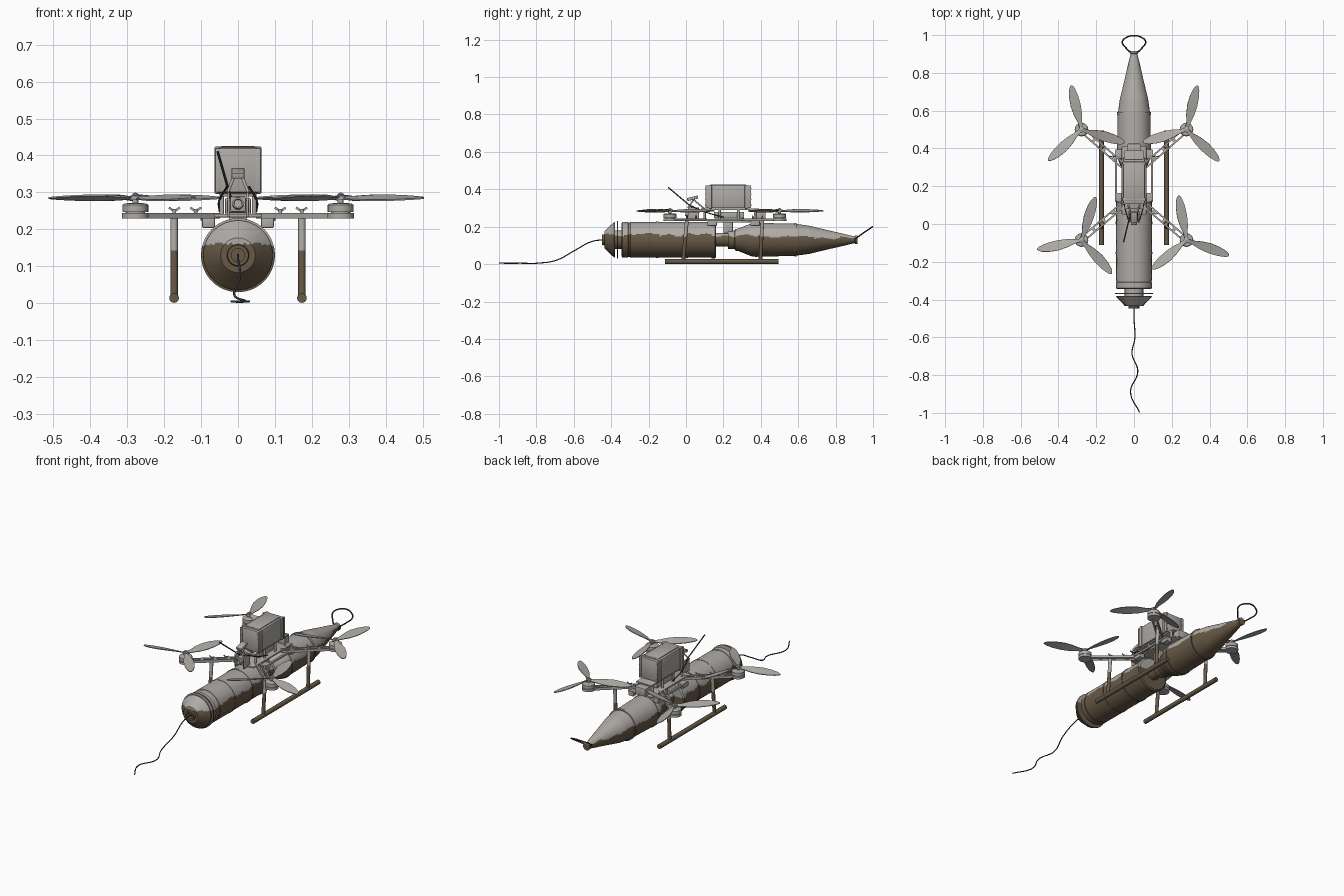
import bpy, bmesh, math
from mathutils import Vector, Matrix

cube = bpy.data.objects.get("Cube")
if cube:
    bpy.data.objects.remove(cube, do_unlink=True)


def material(name, rgb):
    m = bpy.data.materials.new(name)
    m.use_nodes = True
    m.diffuse_color = (*rgb, 1)
    m.node_tree.nodes["Principled BSDF"].inputs["Base Color"].default_value = (*rgb, 1)
    return m


GREY = material("light grey", (0.43, 0.41, 0.385))
BROWN = material("earth brown", (0.135, 0.098, 0.061))
DARK = material("dark cable", (0.05, 0.05, 0.055))


def waterline(y):
    # wavy border between the brown belly and the grey back
    wave = math.copysign(0.004, math.sin(23 * y)) + 0.004 * math.sin(61 * y + 1)
    return 0.158 - 0.022 * max(0, y) + wave


def finish(name, bm, mats, rule=None):
    bmesh.ops.remove_doubles(bm, verts=bm.verts, dist=1e-5)
    bmesh.ops.recalc_face_normals(bm, faces=bm.faces)
    for f in bm.faces:
        f.smooth = True
        if rule:
            f.material_index = int(rule(f.calc_center_median()))
    for e in bm.edges:
        e.smooth = len(e.link_faces) == 2 and e.calc_face_angle(0) < 0.5
    mesh = bpy.data.meshes.new(name)
    bm.to_mesh(mesh)
    bm.free()
    for m in mats:
        mesh.materials.append(m)
    ob = bpy.data.objects.new(name, mesh)
    bpy.context.collection.objects.link(ob)
    return ob


def lathe(name, prof, start, axis, mats=(GREY,), n=24, step=9, rule=None):
    """Turn (distance, radius) points around an axis."""
    rot = Vector(axis).to_track_quat("Z", "Y")
    pts = [prof[0]]
    for (a, r), (b, s) in zip(prof, prof[1:]):
        k = max(1, math.ceil(math.hypot(b - a, s - r) / step))
        pts += [(a + (b - a) * i / k, r + (s - r) * i / k) for i in range(1, k + 1)]
    bm = bmesh.new()
    rings = []
    for t, r in pts:
        angles = [math.tau * j / n for j in range(n)]
        rings.append([bm.verts.new(Vector(start) + rot @ Vector((r * math.cos(a), r * math.sin(a), t)))
                      for a in angles])
    for A, B in zip(rings, rings[1:]):
        for j in range(n):
            bm.faces.new((A[j], A[(j + 1) % n], B[(j + 1) % n], B[j]))
    return finish(name, bm, mats, rule)


def rod(name, p, q, r, mats=(GREY,), n=12, **kw):
    d = Vector(q) - Vector(p)
    return lathe(name, [(0, 0), (0, r), (d.length, r), (d.length, 0)], p, d, mats, n, **kw)


def box(name, centre, size, bevel=0.0, rot=None, mat=GREY):
    bm = bmesh.new()
    bmesh.ops.create_cube(bm, size=1)
    bmesh.ops.scale(bm, vec=size, verts=bm.verts)
    if bevel:
        bmesh.ops.bevel(bm, geom=bm.edges[:], offset=bevel, segments=2, affect="EDGES", profile=0.5)
    m = Matrix.Translation(centre) @ (rot.to_4x4() if rot else Matrix())
    bmesh.ops.transform(bm, matrix=m, verts=bm.verts)
    return finish(name, bm, [mat])


def cable(name, pts, r, mat=DARK):
    cu = bpy.data.curves.new(name, "CURVE")
    cu.dimensions, cu.bevel_depth, cu.bevel_resolution = "3D", r, 2
    sp = cu.splines.new("BEZIER")
    sp.bezier_points.add(len(pts) - 1)
    for b, p in zip(sp.bezier_points, pts):
        b.co = p
        b.handle_left_type = b.handle_right_type = "AUTO"
    cu.materials.append(mat)
    ob = bpy.data.objects.new(name, cu)
    bpy.context.collection.objects.link(ob)


# Long body: nose, front canister, waist and tapering tail
def belly(c):
    return c.z < waterline(c.y)


def hull(name, prof):
    lathe(name, prof, (0, 0, 0.13), (0, 1, 0), (GREY, BROWN), 96, 0.01, belly)


hull("nose_cone", [(-0.42, 0), (-0.42, 0.018), (-0.448, 0.018), (-0.448, 0.028), (-0.435, 0.03),
                   (-0.435, 0.047), (-0.43, 0.052), (-0.385, 0.094), (-0.38, 0.094), (-0.38, 0.05), (-0.34, 0.05)])
hull("nose_flange", [(-0.37, 0.04), (-0.37, 0.1), (-0.364, 0.1), (-0.364, 0.04)])
hull("front_canister", [(-0.345, 0), (-0.345, 0.088), (-0.34, 0.095), (-0.31, 0.095), (-0.308, 0.092),
                        (-0.3, 0.092), (-0.298, 0.095), (0.135, 0.095), (0.137, 0.099), (0.155, 0.099),
                        (0.16, 0.092), (0.16, 0.035)])
hull("waist_tube", [(0.15, 0.036), (0.24, 0.036)])
hull("tail_cone", [(0.225, 0), (0.225, 0.05), (0.26, 0.05), (0.262, 0.058), (0.28, 0.06), (0.35, 0.088),
                   (0.36, 0.09), (0.4, 0.09), (0.58, 0.086), (0.66, 0.075), (0.76, 0.051), (0.86, 0.028),
                   (0.9, 0.018), (0.905, 0.022), (0.917, 0.022), (0.917, 0)])
for y, r in ((-0.16, 0.097), (0.0, 0.098), (0.37, 0.093), (0.58, 0.09)):
    hull("body_band", [(y, r - 0.01), (y, r), (y + 0.012, r), (y + 0.012, r - 0.01)])

# Trailing cable and tail loop
cable("trailing_cable", [(0, -0.42, 0.13), (0, -0.5, 0.122), (0.005, -0.6, 0.07), (-0.01, -0.69, 0.022),
                         (0.02, -0.78, 0.006), (-0.018, -0.89, 0.005), (0.03, -0.998, 0.005)], 0.003)
cable("tail_loop", [(-0.015, 0.905, 0.135), (-0.045, 0.935, 0.157), (-0.062, 0.965, 0.178), (-0.035, 0.99, 0.195),
                    (0, 0.997, 0.2), (0.035, 0.99, 0.195), (0.062, 0.965, 0.178), (0.045, 0.935, 0.157),
                    (0.015, 0.905, 0.135)], 0.004)


# Propeller blade outline: radius, leading edge, trailing edge
BLADE = [(0.012, 0.009, -0.009), (0.04, 0.011, -0.013), (0.08, 0.022, -0.022), (0.13, 0.029, -0.026),
         (0.18, 0.026, -0.023), (0.215, 0.018, -0.016), (0.232, 0.01, -0.01), (0.24, 0.002, -0.003)]


def propeller(c, first):
    bm = bmesh.new()
    for k in range(3):
        rot = Matrix.Rotation(math.radians(first + 120 * k), 3, "Z")
        rows = []
        for r, a, b in BLADE:
            pitch = 0.38 - 0.9 * r
            rows.append([bm.verts.new(Vector(c) + rot @ Vector((r, w * math.cos(pitch), w * math.sin(pitch))))
                         for w in (a, 0, b)])
        for A, B in zip(rows, rows[1:]):
            for i in range(2):
                bm.faces.new((A[i], A[i + 1], B[i + 1], B[i]))
    ob = finish("propeller", bm, [GREY])
    mod = ob.modifiers.new("thickness", "SOLIDIFY")
    mod.thickness, mod.offset = 0.004, 0


# Arms, motors, propellers and landing struts
for sx, first_front, first_rear in ((-1, 72, 103), (1, 100, 76)):
    for my, ry, first in ((-0.085, 0.1, first_front), (0.5, 0.31, first_rear)):
        hub, root = Vector((sx * 0.278, my, 0.237)), Vector((sx * 0.06, ry, 0.237))
        d = (hub - root).normalized()
        side = Vector((-d.y, d.x, 0)) * 0.012
        turn = Matrix.Rotation(math.atan2(d.y, d.x), 3, "Z")
        for s in (-1, 1):
            box("arm_rail", (root + hub) / 2 + side * s, ((hub - root).length, 0.009, 0.015), 0, turn)
        for t in (0.2, 0.45, 0.7):
            box("arm_brace", root.lerp(hub, t), (0.016, 0.03, 0.012), 0, turn)
        lathe("motor", [(0, 0), (0, 0.036), (0.014, 0.036), (0.014, 0.026), (0.017, 0.026), (0.017, 0.035),
                        (0.036, 0.035), (0.04, 0.03), (0.042, 0.008), (0.066, 0.008), (0.07, 0)],
              (hub.x, hub.y, 0.23), (0, 0, 1))
        lathe("propeller_hub", [(0, 0), (0, 0.015), (0.012, 0.015), (0.014, 0.007), (0.019, 0.004), (0.019, 0)],
              (hub.x, hub.y, 0.279), (0, 0, 1))
        propeller((hub.x, hub.y, 0.285), first)
        # strut with wing nuts where it meets the arm
        foot = root.lerp(hub, 0.515)
        lean = -0.02 if my < 0 else -0.01
        rod("landing_strut", (sx * 0.173, foot.y + lean, 0.015), (sx * 0.173, foot.y, 0.235), 0.01,
            (GREY, BROWN), 16, step=0.005, rule=lambda c: c.z < 0.145)
        for t in (0.25, 0.515):
            p = root.lerp(hub, t)
            rod("wing_nut_stem", p, (p.x, p.y, 0.255), 0.005)
            for s in (-1, 1):
                box("wing_nut_ear", (p.x + s * 0.009, p.y, 0.255), (0.014, 0.004, 0.006), 0,
                    Matrix.Rotation(-s * 0.6, 3, "Y"))
    rod("landing_skid", (sx * 0.173, -0.112, 0.014), (sx * 0.173, 0.495, 0.014), 0.013, (BROWN,), 20)

# Central frame: plates, standoffs, saddle pads
box("lower_plate", (0, 0.23, 0.237), (0.13, 0.36, 0.009), 0.002)
box("upper_plate", (0, 0.235, 0.293), (0.1, 0.31, 0.008), 0.002)
box("electronics_stack", (0, 0.23, 0.262), (0.06, 0.16, 0.035), 0.003)
box("rear_block", (0, 0.4, 0.262), (0.07, 0.05, 0.045), 0.004)
box("release_block", (0, 0.225, 0.2), (0.05, 0.05, 0.07), 0.003)
for sx in (-1, 1):
    for y in (0.1, 0.18, 0.28, 0.37):
        rod("standoff", (sx * 0.044, y, 0.237), (sx * 0.044, y, 0.295), 0.006)
    for y in (0.14, 0.37):
        box("saddle_pad", (sx * 0.08, y, 0.218), (0.035, 0.05, 0.028), 0.004)
    box("saddle_rail", (sx * 0.095, 0.255, 0.228), (0.012, 0.27, 0.012), 0.002)
    box("camera_cheek", (sx * 0.026, 0.04, 0.268), (0.006, 0.06, 0.07), 0.002)
    rod("mast_leg", (sx * 0.03, 0.1, 0.295), (sx * 0.01, 0.04, 0.345), 0.004)
    rod("mast_brace", (sx * 0.028, 0.01, 0.3), (sx * 0.01, 0.04, 0.345), 0.004)
    cable("side_wire", [(sx * 0.03, 0.02, 0.315), (sx * 0.05, 0.1, 0.28), (sx * 0.05, 0.2, 0.25)], 0.003)

# Camera, mast unit and antenna
box("camera_body", (0, 0.04, 0.268), (0.042, 0.04, 0.042), 0.004)
lathe("camera_lens", [(0, 0), (0, 0.015), (0.025, 0.015), (0.025, 0.011), (0.015, 0.01), (0.015, 0)],
      (0, 0.022, 0.268), (0, -1, 0.15))
box("mast_unit", (0, 0.035, 0.352), (0.035, 0.06, 0.016), 0.003, Matrix.Rotation(0.25, 3, "X"))
rod("antenna", (-0.018, 0.06, 0.28), (-0.055, -0.095, 0.41), 0.0035, (DARK,))

# Box-shaped pack with ribs, straps and bolts
box("pack", (0, 0.226, 0.36), (0.116, 0.236, 0.122), 0.006)
box("pack_lid", (0, 0.226, 0.42), (0.09, 0.19, 0.012), 0.003)
for y in (0.13, 0.322):
    box("pack_rib", (0, y, 0.36), (0.126, 0.016, 0.128), 0.003)
for y in (0.108, 0.344):
    for sx in (-1, 1):
        box("pack_flange", (sx * 0.054, y, 0.36), (0.014, 0.008, 0.12), 0.002)
        for z in (0.315, 0.345, 0.375, 0.405):
            rod("pack_bolt", (sx * 0.055, y - 0.007, z), (sx * 0.055, y + 0.007, z), 0.003, n=8)
